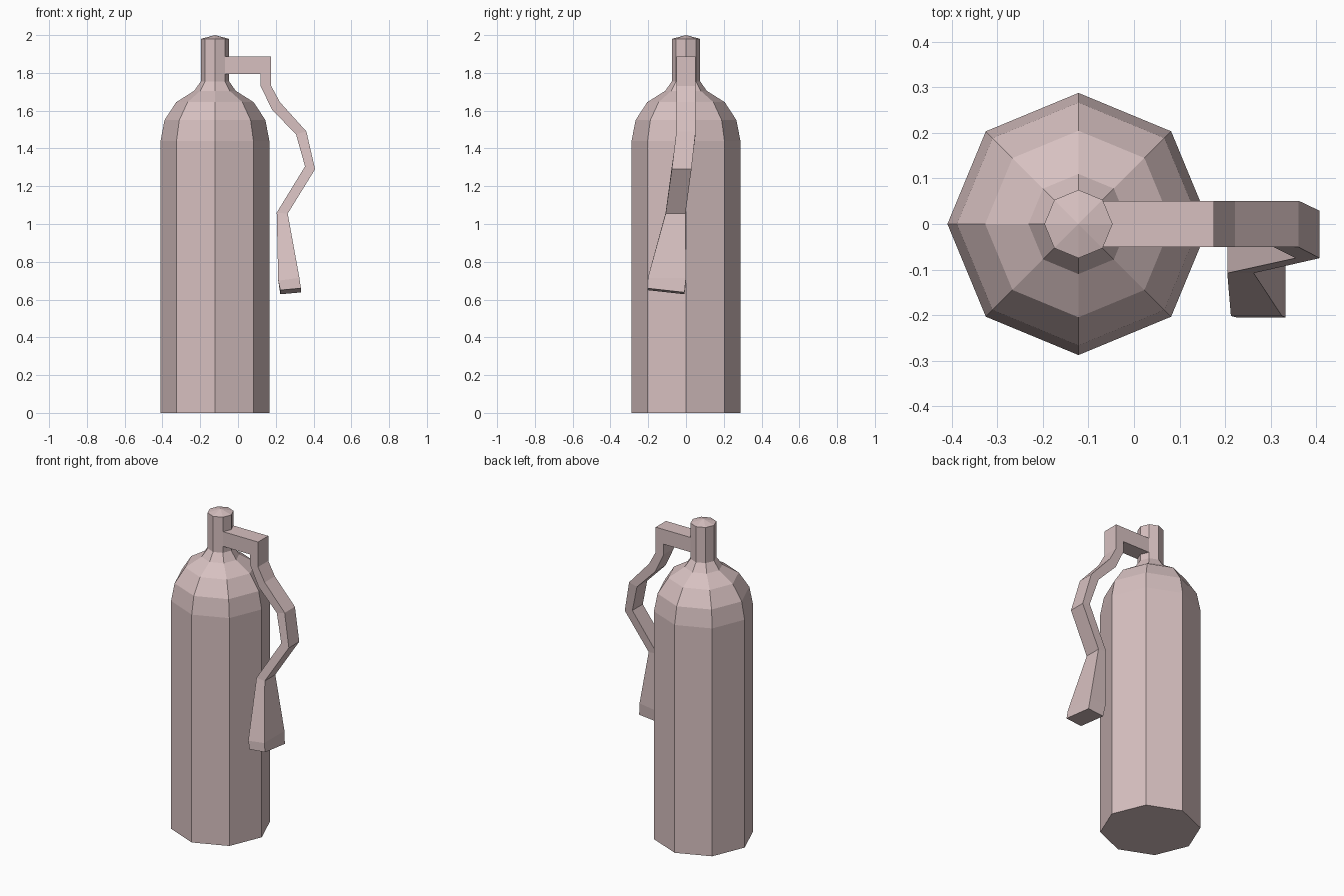
import bpy
import bmesh
import math

default_cube = bpy.data.objects.get("Cube")
if default_cube:
    bpy.data.objects.remove(default_cube, do_unlink=True)

# Single dusty pink finish
COLOUR = (0.68, 0.53, 0.53, 1)
dusty_pink = bpy.data.materials.new("dusty_pink")
dusty_pink.use_nodes = True
dusty_pink.diffuse_color = COLOUR
shader = dusty_pink.node_tree.nodes["Principled BSDF"]
shader.inputs["Base Color"].default_value = COLOUR
shader.inputs["Roughness"].default_value = 0.8


def make_object(name, bm):
    """Turn a bmesh into a flat-shaded object in the scene."""
    bmesh.ops.recalc_face_normals(bm, faces=bm.faces[:])
    mesh = bpy.data.meshes.new(name)
    bm.to_mesh(mesh)
    bm.free()
    mesh.materials.append(dusty_pink)
    obj = bpy.data.objects.new(name, mesh)
    bpy.context.scene.collection.objects.link(obj)
    return obj


def loft(bm, rings):
    """Skin consecutive rings of points and return the vertex rings."""
    loops = [[bm.verts.new(point) for point in ring] for ring in rings]
    for lower, upper in zip(loops, loops[1:]):
        count = len(lower)
        for i in range(count):
            j = (i + 1) % count
            bm.faces.new((lower[i], lower[j], upper[j], upper[i]))
    return loops


def octagon(radius, z, centre_x=-0.122, sides=8):
    angles = [math.tau * i / sides for i in range(sides)]
    return [(centre_x + radius * math.cos(a), radius * math.sin(a), z)
            for a in angles]


def hose_ring(inner, outer, front, back):
    """Four-cornered section from inner and outer (x, z) points."""
    (xi, zi), (xo, zo) = inner, outer
    return [(xi, front, zi), (xo, front, zo), (xo, back, zo), (xi, back, zi)]


# Cylinder, shoulder and valve neck, closed by a shallow pointed cap
profile = [(0.288, 0), (0.288, 1.44), (0.267, 1.55), (0.205, 1.645),
           (0.11, 1.705), (0.075, 1.755), (0.075, 1.98)]
bm = bmesh.new()
loops = loft(bm, [octagon(radius, z) for radius, z in profile])
bm.faces.new(loops[0])
tip = bm.verts.new((-0.122, 0, 2))
rim = loops[-1]
for i, vert in enumerate(rim):
    bm.faces.new((vert, rim[(i + 1) % len(rim)], tip))
make_object("tank_body", bm)

# Hose: arm out of the neck, then a bent run down to the nozzle
grip = hose_ring((0.205, 1.06), (0.263, 1.055), -0.108, -0.003)
hose = [
    hose_ring((-0.075, 1.795), (-0.075, 1.888), -0.051, 0.051),
    hose_ring((0.12, 1.795), (0.176, 1.888), -0.051, 0.051),
    hose_ring((0.12, 1.73), (0.176, 1.73), -0.051, 0.051),
    hose_ring((0.18, 1.605), (0.222, 1.645), -0.051, 0.051),
    hose_ring((0.307, 1.475), (0.362, 1.49), -0.051, 0.051),
    hose_ring((0.355, 1.305), (0.408, 1.29), -0.075, 0.029),
    grip,
]
bm = bmesh.new()
loops = loft(bm, hose)
bm.faces.new(loops[0])
bm.faces.new(loops[-1])
make_object("hose", bm)

# Flared nozzle with a short lip and a slightly tilted mouth
flare = hose_ring((0.213, 0.70), (0.325, 0.715), -0.202, 0)
mouth = hose_ring((0.224, 0.65), (0.333, 0.66), -0.205, -0.008)
mouth = [(x, y, z - (0.022 if y > -0.1 else 0)) for x, y, z in mouth]
bm = bmesh.new()
loops = loft(bm, [grip, flare, mouth])
bm.faces.new(loops[0])
bm.faces.new(loops[-1])
make_object("nozzle", bm)
